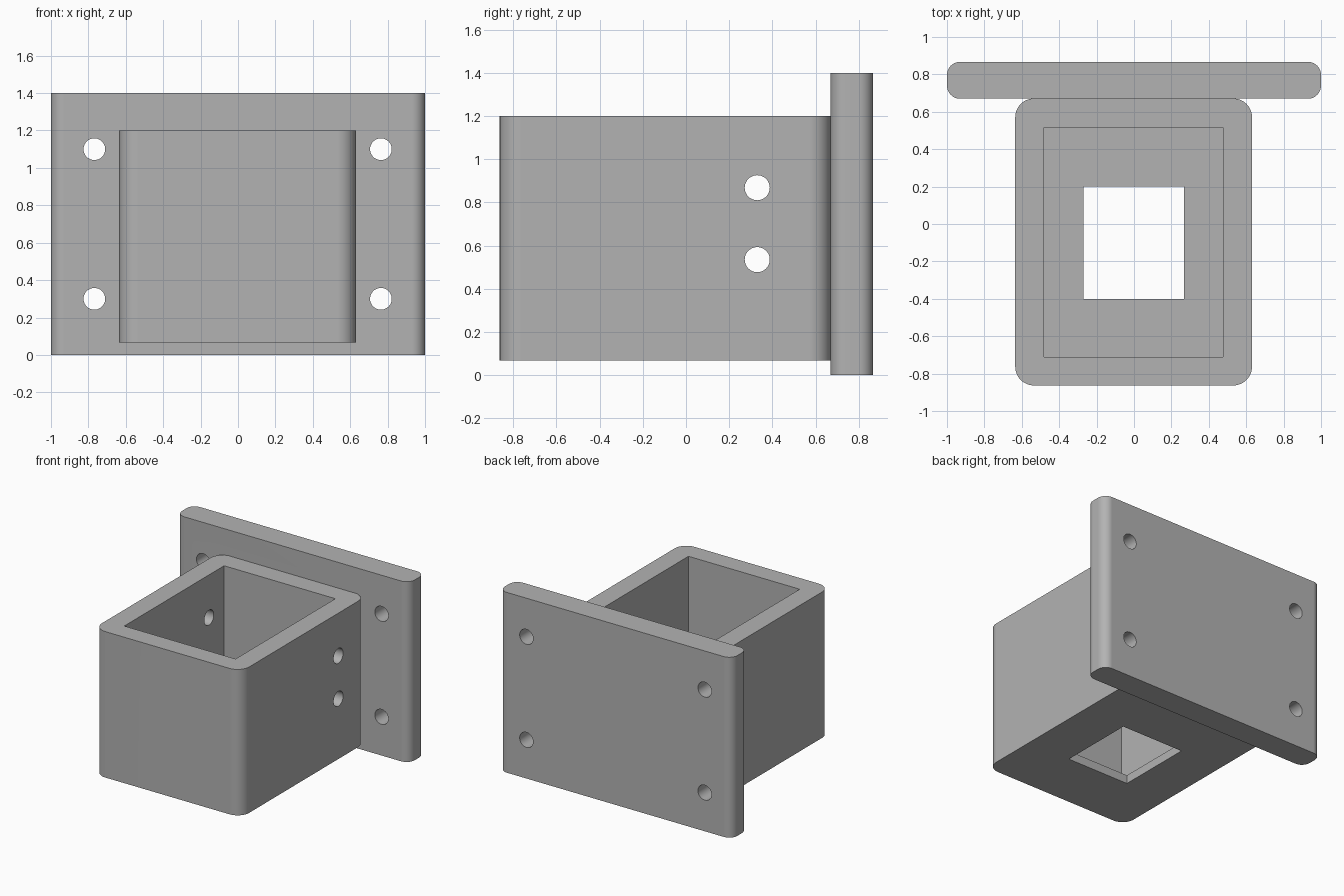
import bpy, bmesh, math

if "Cube" in bpy.data.objects:
    bpy.data.objects.remove(bpy.data.objects["Cube"])

grey = bpy.data.materials.new("plain grey")
grey.diffuse_color = (0.45, 0.45, 0.45, 1)
grey.use_nodes = True
grey.node_tree.nodes["Principled BSDF"].inputs["Base Color"].default_value = grey.diffuse_color


def prism(name, x0, x1, y0, y1, z0, z1, r=0.0, steps=12):
    """Upright box whose vertical corners are rounded by radius r."""
    pts = []
    for k, (cx, cy) in enumerate([(x1 - r, y1 - r), (x0 + r, y1 - r),
                                  (x0 + r, y0 + r), (x1 - r, y0 + r)]):
        for i in range(steps + 1 if r else 1):
            a = math.pi / 2 * (k + i / steps)
            pts.append((cx + r * math.cos(a), cy + r * math.sin(a), z0))
    bm = bmesh.new()
    face = bm.faces.new([bm.verts.new(p) for p in pts])
    ext = bmesh.ops.extrude_face_region(bm, geom=[face])
    top = [v for v in ext["geom"] if isinstance(v, bmesh.types.BMVert)]
    bmesh.ops.translate(bm, vec=(0, 0, z1 - z0), verts=top)
    bmesh.ops.recalc_face_normals(bm, faces=bm.faces[:])
    mesh = bpy.data.meshes.new(name)
    bm.to_mesh(mesh)
    bm.free()
    mesh.materials.append(grey)
    ob = bpy.data.objects.new(name, mesh)
    bpy.context.collection.objects.link(ob)
    return ob


def drill(name, loc, depth, rot):
    bpy.ops.mesh.primitive_cylinder_add(vertices=48, radius=0.058, depth=depth,
                                        location=loc, rotation=rot)
    ob = bpy.context.object
    ob.name = name
    ob.data.materials.append(grey)
    return ob


def combine(target, tool, operation):
    mod = target.modifiers.new("cut", 'BOOLEAN')
    mod.operation = operation
    mod.solver = 'EXACT'
    mod.object = tool
    bpy.context.view_layer.objects.active = target
    bpy.ops.object.modifier_apply(modifier=mod.name)
    bpy.data.objects.remove(tool, do_unlink=True)


CX = -0.002  # the holder sits a hair left of centre

# Wall plate with the open box holder fused to its front
bracket = prism("wall_bracket", -1, 1, 0.67, 0.867, 0, 1.4, r=0.07)
holder = prism("box_holder", CX - 0.633, CX + 0.633, -0.863, 0.671, 0.067, 1.2, r=0.1)
combine(bracket, holder, 'UNION')

# Deep pocket, and the square opening through its floor
combine(bracket, prism("pocket_cutter", CX - 0.478, CX + 0.478, -0.71, 0.515, 0.133, 1.5), 'DIFFERENCE')
combine(bracket, prism("floor_cutter", CX - 0.268, CX + 0.268, -0.4, 0.2, -0.1, 0.3), 'DIFFERENCE')

# Four screw holes through the plate
for x in (-0.766, 0.766):
    for z in (0.3, 1.1):
        combine(bracket, drill("screw_cutter", (CX + x, 0.77, z), 0.5,
                               (math.pi / 2, 0, 0)), 'DIFFERENCE')

# Two cross holes through both side walls
for z in (0.535, 0.868):
    combine(bracket, drill("cross_cutter", (0, 0.33, z), 3,
                           (0, math.pi / 2, 0)), 'DIFFERENCE')

# Smooth rounded corners, crisp edges elsewhere
bpy.ops.object.select_all(action='DESELECT')
bracket.select_set(True)
bpy.context.view_layer.objects.active = bracket
bpy.ops.object.shade_smooth_by_angle(angle=math.radians(30))
weighted = bracket.modifiers.new("weighted_normals", 'WEIGHTED_NORMAL')
weighted.keep_sharp = True
